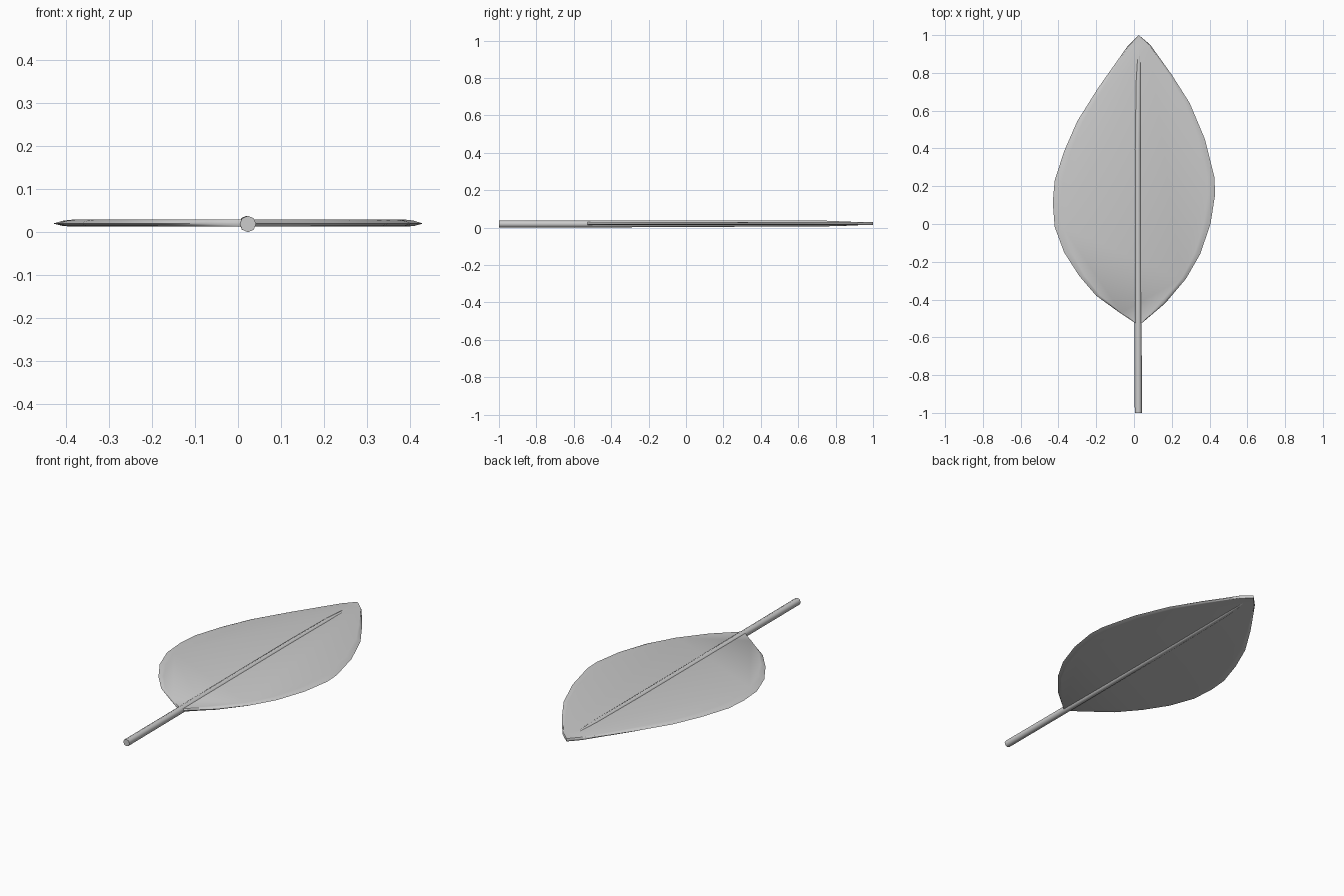
import bpy, bmesh, math

if "Cube" in bpy.data.objects:
    bpy.data.objects.remove(bpy.data.objects["Cube"])

# Leaf outline, clockwise from the tip (right side, then left side)
OUTLINE = [
    (.025, 1.0), (.085, .95), (.2, .79), (.295, .64), (.375, .45), (.425, .25),
    (.43, .16), (.405, 0), (.35, -.16), (.275, -.29), (.165, -.42), (.035, -.53),
    (.015, -.53), (-.075, -.47), (-.2, -.38), (-.29, -.275), (-.37, -.15),
    (-.42, -.015), (-.43, .115), (-.42, .23), (-.37, .385), (-.3, .545),
    (-.19, .72), (-.035, .94)]
MID_X = .025


def loft(name, rings, angle):
    """Skin a list of closed rings and cap both ends."""
    bm = bmesh.new()
    loops = [[bm.verts.new(p) for p in ring] for ring in rings]
    n = len(loops[0])
    for a, b in zip(loops, loops[1:]):
        for i in range(n):
            j = (i + 1) % n
            bm.faces.new((a[i], a[j], b[j], b[i]))
    bm.faces.new(loops[0])
    bm.faces.new(loops[-1])
    bmesh.ops.recalc_face_normals(bm, faces=bm.faces)
    mesh = bpy.data.meshes.new(name)
    bm.to_mesh(mesh)
    bm.free()
    ob = bpy.data.objects.new(name, mesh)
    bpy.context.collection.objects.link(ob)
    bpy.ops.object.select_all(action='DESELECT')
    ob.select_set(True)
    bpy.context.view_layer.objects.active = ob
    bpy.ops.object.shade_smooth_by_angle(angle=math.radians(angle))
    return ob


# Blade: flat plate whose sides thin out to a sharp rim
def blade_ring(scale, z):
    return [(MID_X + (x - MID_X) * scale, y, z) for x, y in OUTLINE]


loft("leaf_blade", [blade_ring(s, z) for s, z in
     [(.905, .013), (.95, .0145), (1, .02), (.95, .0265), (.905, .029)]], 40)

# Stem and midrib: one tapering tube, slightly bowed (x, y, z, radius)
PATH = [(.023, -1, .019, .019), (.022, -.53, .019, .0185), (.021, -.1, .020, .0175),
        (.020, .4, .0215, .0165), (.023, .75, .0215, .015), (.027, .92, .0205, .009)]


def stem_ring(x, y, z, r, sides=8):
    return [(x + r * math.cos(2 * math.pi * i / sides), y,
             z + r * math.sin(2 * math.pi * i / sides)) for i in range(sides)]


loft("leaf_stem", [stem_ring(*p) for p in PATH], 50)
